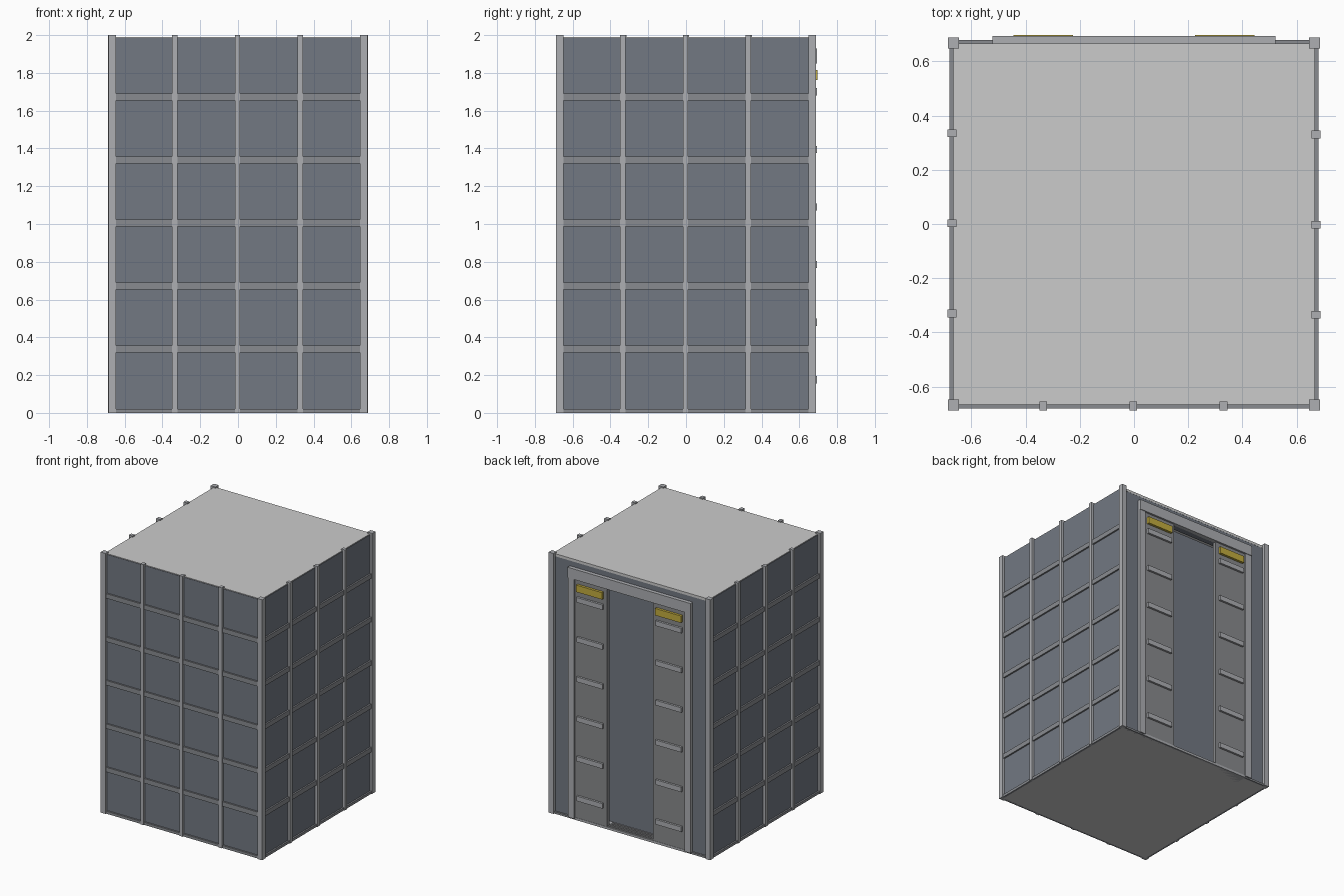
import bpy
from mathutils import Matrix
from math import pi

if "Cube" in bpy.data.objects:
    bpy.data.objects.remove(bpy.data.objects["Cube"])


def mat(name, c):
    m = bpy.data.materials.new(name)
    m.diffuse_color = (*c, 1)
    m.use_nodes = True
    m.node_tree.nodes["Principled BSDF"].inputs["Base Color"].default_value = m.diffuse_color
    return m


PANEL = mat("slate_panel", (0.17, 0.19, 0.225))
RAIL = mat("rail_grey", (0.25, 0.26, 0.28))
POST = mat("post_grey", (0.42, 0.43, 0.45))
DOOR = mat("door_grey", (0.25, 0.255, 0.265))
YELLOW = mat("yellow_label", (0.55, 0.42, 0.05))


def box(name, x, y, z, m=None, turn=0):
    """Box from (min, max) ranges, optionally turned about the z axis."""
    v = [(a, b, c) for a in x for b in y for c in z]
    f = [(0, 1, 3, 2), (4, 6, 7, 5), (0, 4, 5, 1), (2, 3, 7, 6), (0, 2, 6, 4), (1, 5, 7, 3)]
    me = bpy.data.meshes.new(name)
    me.from_pydata(v, [], f)
    me.transform(Matrix.Rotation(turn, 4, 'Z'))
    if m:
        me.materials.append(m)
    ob = bpy.data.objects.new(name, me)
    bpy.context.collection.objects.link(ob)
    return ob


# floor and roof slabs
box("floor", (-.665, .665), (-.665, .665), (0, .015))
box("roof", (-.665, .665), (-.665, .665), (1.97, 1.99))

# corner posts
for sx in (-1, 1):
    for sy in (-1, 1):
        box("corner_post", sorted((sx * .645, sx * .686)),
            sorted((sy * .648, sy * .687)), (0, 2), POST)

# three ribbed walls: front, right, left
for side, turn in (("front", 0), ("right", pi / 2), ("left", -pi / 2)):
    box(side + "_panel", (-.65, .65), (-.668, -.645), (.01, 1.985), PANEL, turn)
    box(side + "_bottom_rail", (-.65, .65), (-.68, -.66), (0, .02), RAIL, turn)
    for i in range(1, 6):
        z = i / 3 + .005
        box(side + "_rail", (-.65, .65), (-.68, -.66), (z - .018, z + .018), RAIL, turn)
    for x in (-.335, -.003, .33):
        box(side + "_rib", (x - .014, x + .014), (-.687, -.655), (0, 2), POST, turn)

# back wall around the doorway
box("back_header", (-.65, .65), (.62, .664), (1.85, 1.985), PANEL)
box("back_recess_wall", (-.48, .48), (.57, .59), (.01, 1.86), PANEL)
box("back_bottom_rail", (-.65, .65), (.655, .678), (0, .015), RAIL)
box("lintel", (-.522, .522), (.655, .693), (1.85, 1.93), POST)
box("threshold", (-.47, .47), (.585, .68), (0, .018), POST)
for i in range(4):
    y = .605 + i * .02
    box("threshold_ridge", (-.2, .2), (y, y + .008), (.015, .023), POST)

# doors, jambs and their trim, mirrored left and right
for s in (-1, 1):
    def pair(name, a, b, y, z, m):
        box(name, sorted((s * a, s * b)), y, z, m)
    pair("back_panel", .465, .65, (.585, .664), (.01, 1.86), PANEL)
    pair("jamb", .468, .522, (.65, .688), (.01, 1.86), POST)
    pair("sliding_door", .195, .475, (.65, .678), (.015, 1.86), DOOR)
    pair("yellow_plate", .225, .445, (.67, .697), (1.762, 1.815), YELLOW)
    for i in range(6):
        z = .175 + i * .305
        pair("door_strip", .225, .445, (.67, .694), (z - .019, z + .019), POST)
